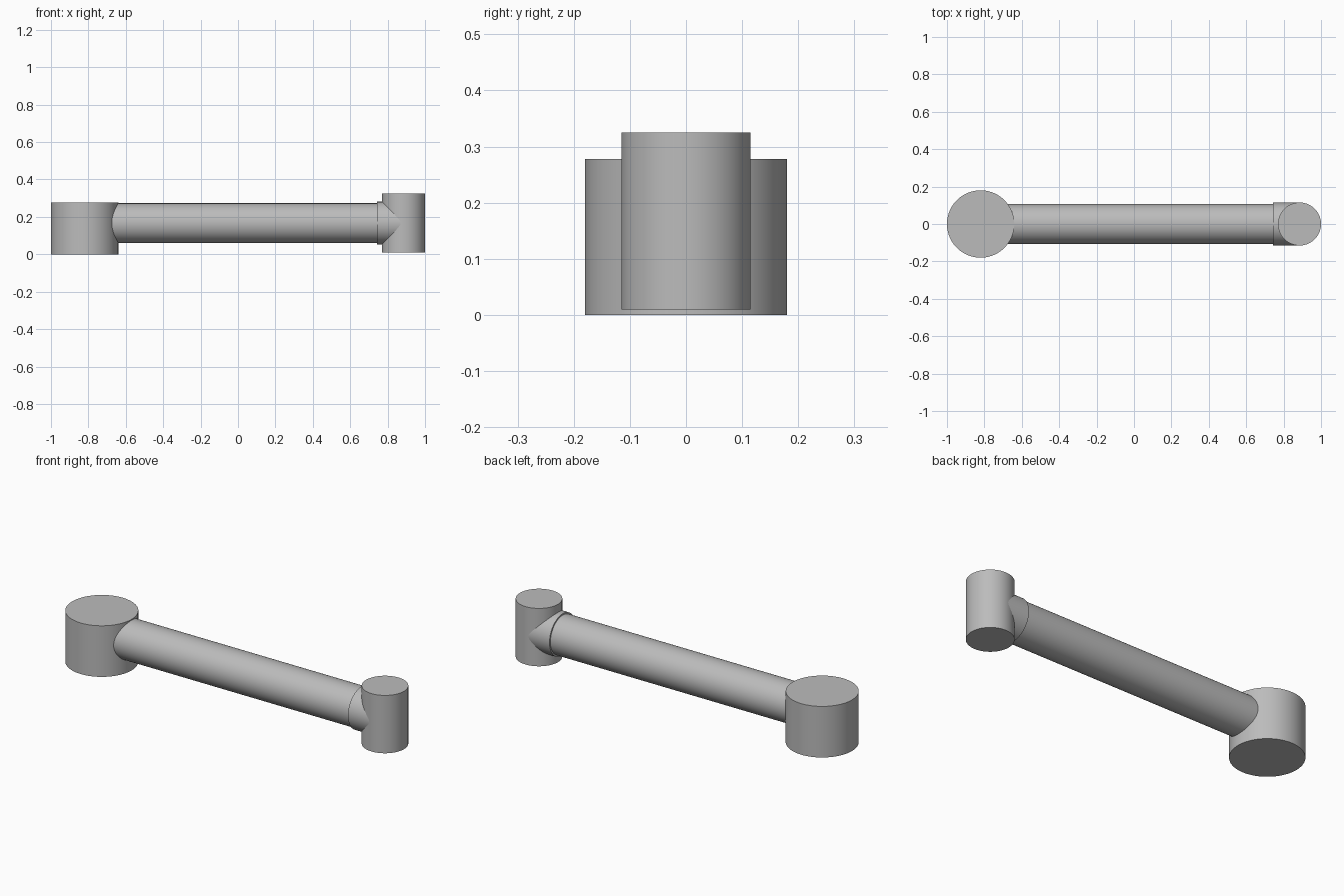
import bpy
import math

cube = bpy.data.objects.get("Cube")
if cube:
    bpy.data.objects.remove(cube, do_unlink=True)

grey = bpy.data.materials.new("plain grey")
grey.use_nodes = True
colour = (0.5, 0.5, 0.5, 1)
grey.diffuse_color = colour
grey.node_tree.nodes["Principled BSDF"].inputs["Base Color"].default_value = colour

ARM_Z = 0.167    # height of the arm's axis
BASE_X = -0.82   # axis of the wide hub
POST_X = 0.885   # axis of the narrow post


def finish(name):
    obj = bpy.context.object
    obj.name = name
    obj.data.materials.append(grey)
    bpy.ops.object.shade_smooth_by_angle(angle=math.radians(30))
    return obj


def upright(name, x, radius, bottom, top):
    """Cylinder standing along z."""
    bpy.ops.mesh.primitive_cylinder_add(
        vertices=96, radius=radius, depth=top - bottom,
        location=(x, 0, (bottom + top) / 2))
    return finish(name)


def level(name, start, end, radius):
    """Cylinder lying along x at the arm's height."""
    bpy.ops.mesh.primitive_cylinder_add(
        vertices=96, radius=radius, depth=end - start,
        location=((start + end) / 2, 0, ARM_Z), rotation=(0, math.pi / 2, 0))
    return finish(name)


# Wide hub at one end, narrow post at the other
upright("wide_hub", BASE_X, 0.18, 0, 0.278)
upright("narrow_post", POST_X, 0.115, 0.01, 0.325)

# Long arm, and the slightly thicker socket joining it to the post
level("arm_tube", BASE_X, 0.76, 0.106)
level("post_socket", 0.742, POST_X, 0.114)
